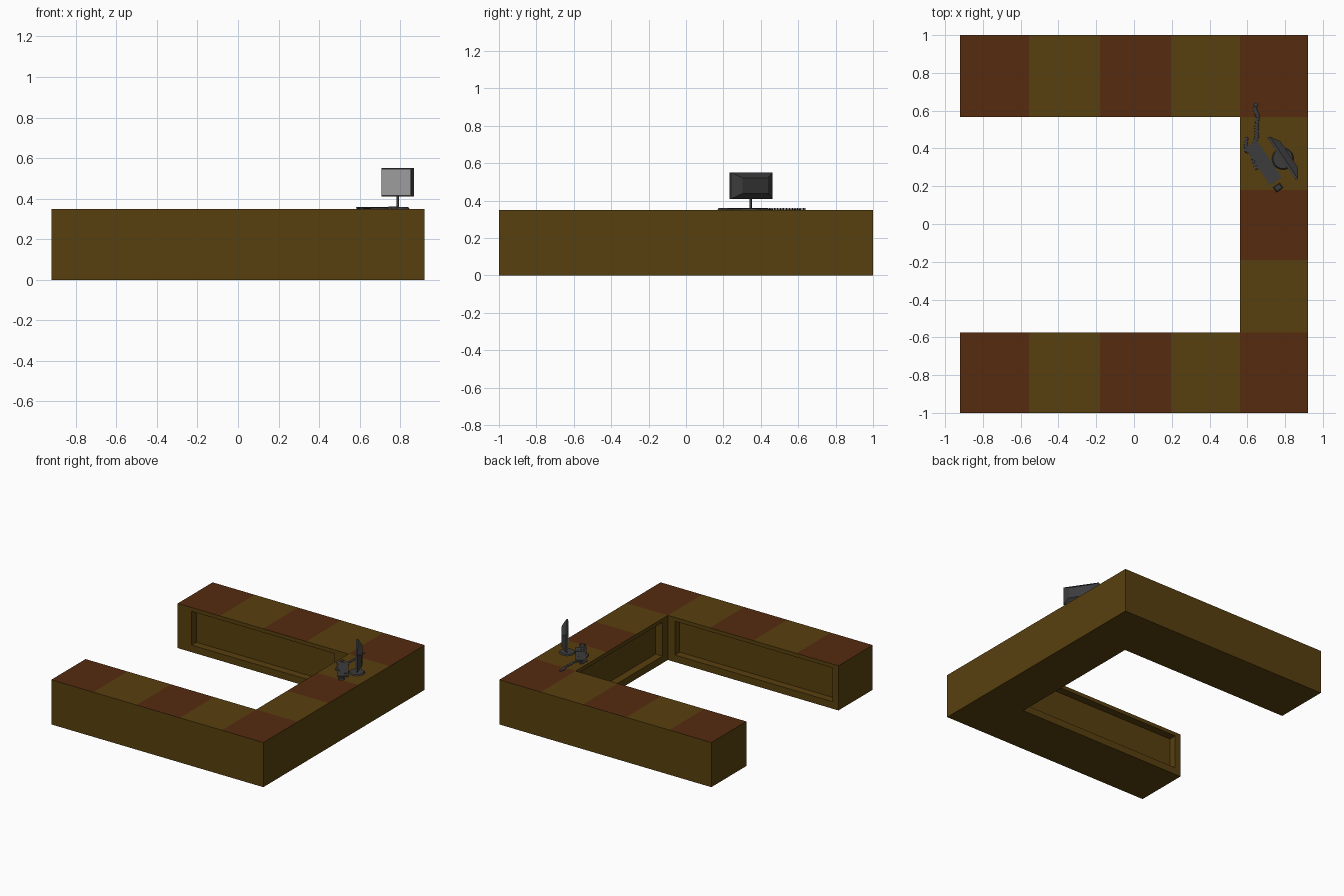
import bpy, bmesh, math
from mathutils import Matrix, Vector

if "Cube" in bpy.data.objects:
    bpy.data.objects.remove(bpy.data.objects["Cube"])


def material(name, rgb):
    m = bpy.data.materials.new(name)
    m.diffuse_color = (*rgb, 1)
    m.use_nodes = True
    m.node_tree.nodes["Principled BSDF"].inputs["Base Color"].default_value = m.diffuse_color
    return m


OLIVE = material("olive_wood", (0.098, 0.051, 0.0045))
RED = material("red_wood", (0.091, 0.024, 0.0048))
DARK = material("dark_grey", (0.045, 0.045, 0.048))
SCREEN = material("screen_grey", (0.46, 0.46, 0.46))


def finish(name, bm, *mats):
    bmesh.ops.recalc_face_normals(bm, faces=bm.faces)
    me = bpy.data.meshes.new(name)
    bm.to_mesh(me)
    bm.free()
    ob = bpy.data.objects.new(name, me)
    bpy.context.collection.objects.link(ob)
    for m in mats:
        me.materials.append(m)
    return ob


def add_box(bm, lo, hi):
    lo, hi = Vector(lo), Vector(hi)
    mat = Matrix.Translation((lo + hi) / 2) @ Matrix.Diagonal((*(hi - lo), 1))
    return bmesh.ops.create_cube(bm, size=1, matrix=mat)["verts"]


# U-shaped counter made of cells, with alternating top panels
H = 0.35
XS = [-0.92, -0.555, -0.18, 0.195, 0.56, 0.92]
YS = [-1, -0.575, -0.19, 0.18, 0.567, 1]
cells = {(i, j) for i in range(5) for j in range(5) if j in (0, 4) or i == 4}
bm = bmesh.new()
for i, j in cells:
    c = [(XS[i], YS[j]), (XS[i + 1], YS[j]), (XS[i + 1], YS[j + 1]), (XS[i], YS[j + 1])]
    for z in (0, H):
        f = bm.faces.new([bm.verts.new((x, y, z)) for x, y in c])
        f.material_index = int(z == H and (i + j) % 2 == 0)
    for k, (di, dj) in enumerate([(0, -1), (1, 0), (0, 1), (-1, 0)]):
        if (i + di, j + dj) not in cells:
            a, b = c[k], c[(k + 1) % 4]
            bm.faces.new([bm.verts.new(p) for p in
                          ((*a, 0), (*b, 0), (*b, H), (*a, H))])
bmesh.ops.remove_doubles(bm, verts=bm.verts, dist=1e-4)
counter = finish("counter", bm, OLIVE, RED)

# Recessed panels on the three inner sides
D = 0.06
Z0, Z1 = 0.055, 0.32
bm = bmesh.new()
add_box(bm, (-0.87, -0.575 - D, Z0), (0.50, -0.56, Z1))
add_box(bm, (-0.80, 0.55, Z0), (0.44, 0.567 + D, Z1))
add_box(bm, (0.545, -0.51, Z0), (0.56 + D, 0.50, Z1))
cutter = finish("recess_cutter", bm, OLIVE)
cutter.hide_render = True
mod = counter.modifiers.new("recesses", "BOOLEAN")
mod.operation = "DIFFERENCE"
mod.solver = "EXACT"
mod.object = cutter
bpy.context.view_layer.objects.active = counter
bpy.ops.object.modifier_apply(modifier=mod.name)
bpy.data.objects.remove(cutter)

TURN = math.radians(-56)


def place(ob, x, y):
    ob.location = (x, y, H)
    ob.rotation_euler = (0, 0, TURN)


# Monitor: slab with tapered back (local -y is the screen side)
bm = bmesh.new()
add_box(bm, (-0.134, 0, 0.06), (0.134, 0.012, 0.20))
back = add_box(bm, (-0.134, 0.012, 0.06), (0.134, 0.045, 0.20))
for v in back:
    if v.co.y > 0.03:
        v.co.x *= 0.62
        v.co.z = 0.13 + (v.co.z - 0.13) * 0.6
place(finish("monitor_case", bm, DARK), 0.783, 0.345)
bm = bmesh.new()
add_box(bm, (-0.126, -0.002, 0.067), (0.126, 0.002, 0.193))
place(finish("monitor_screen", bm, SCREEN), 0.783, 0.345)

# Stand: round foot and thin post
bm = bmesh.new()
for r, z0, z1 in ((0.058, 0, 0.008), (0.007, 0.006, 0.075)):
    bmesh.ops.create_cone(bm, cap_ends=True, segments=16, radius1=r, radius2=r * 0.9,
                          depth=z1 - z0, matrix=Matrix.Translation((0, 0.01, (z0 + z1) / 2)))
place(finish("monitor_stand", bm, DARK), 0.78, 0.34)

# Keyboard with raised key blocks
bm = bmesh.new()
add_box(bm, (-0.12, -0.038, 0), (0.12, 0.038, 0.007))
for x0, x1 in ((-0.11, 0.035), (0.045, 0.07), (0.08, 0.112)):
    for y in (-0.03, -0.008, 0.014):
        add_box(bm, (x0, y, 0.006), (x1, y + 0.017, 0.010))
place(finish("keyboard", bm, DARK), 0.685, 0.325)

# Mouse
bm = bmesh.new()
for v in add_box(bm, (-0.016, -0.021, 0), (0.016, 0.021, 0.011)):
    if v.co.z > 0.005:
        v.co.x *= 0.75
        v.co.y *= 0.75
place(finish("mouse", bm, DARK), 0.763, 0.193)


# Beaded cords lying on the counter
def cord(name, pts, r, step=0.017):
    bm = bmesh.new()
    for a, b in zip(pts, pts[1:]):
        a, b = Vector(a), Vector(b)
        n = max(1, round((b - a).length / step))
        for k in range(n):
            p = a.lerp(b, k / n)
            m = Matrix.Translation((p.x, p.y, H + 0.005)) @ Matrix.Diagonal((r, r, 0.005, 1))
            bmesh.ops.create_icosphere(bm, subdivisions=1, radius=1, matrix=m)
    finish(name, bm, DARK)


cord("long_cord", [(0.645, 0.63), (0.64, 0.61), (0.655, 0.57), (0.65, 0.52),
                   (0.65, 0.46), (0.635, 0.42)], 0.013)
cord("short_cord", [(0.595, 0.45), (0.592, 0.39), (0.62, 0.37), (0.632, 0.33),
                    (0.655, 0.28)], 0.012)
